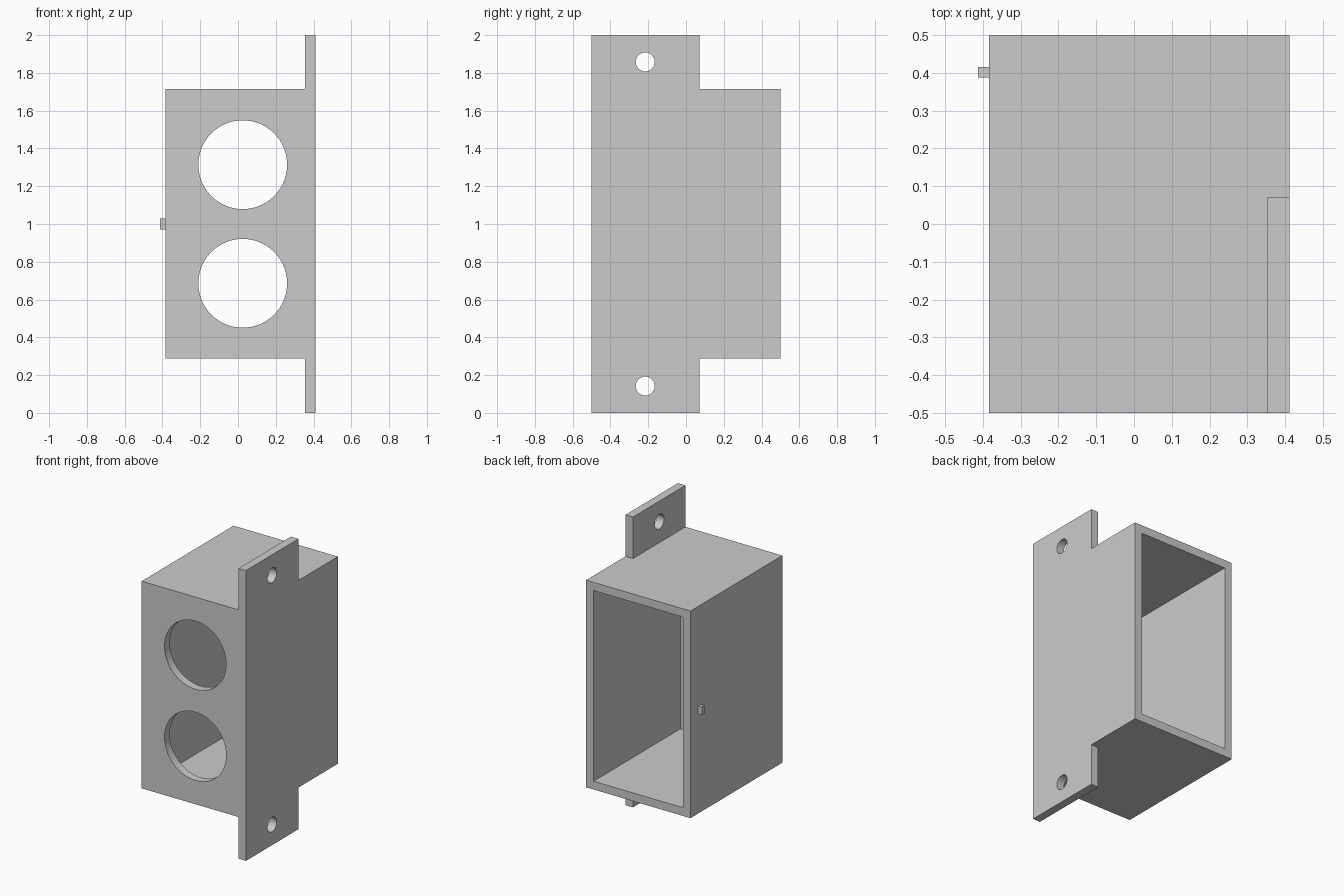
import bpy
from math import pi

if "Cube" in bpy.data.objects:
    bpy.data.objects.remove(bpy.data.objects["Cube"])

WALL = 0.057
LEFT, RIGHT = -0.384, 0.411
BOTTOM, TOP = 0.287, 1.714


def box(name, lo, hi):
    bpy.ops.mesh.primitive_cube_add(size=1, location=[(a + b) / 2 for a, b in zip(lo, hi)])
    ob = bpy.context.object
    ob.name = name
    ob.scale = [b - a for a, b in zip(lo, hi)]
    bpy.ops.object.transform_apply(location=False, rotation=False, scale=True)
    return ob


def drill(name, centre, radius, depth, rotation):
    bpy.ops.mesh.primitive_cylinder_add(vertices=64, radius=radius, depth=depth,
                                        location=centre, rotation=rotation)
    bpy.context.object.name = name
    return bpy.context.object


def combine(target, tool, operation):
    mod = target.modifiers.new(operation.lower(), 'BOOLEAN')
    mod.operation, mod.solver, mod.object = operation, 'EXACT', tool
    bpy.context.view_layer.objects.active = target
    bpy.ops.object.modifier_apply(modifier=mod.name)
    bpy.data.objects.remove(tool, do_unlink=True)


# Box body with the tall mounting plate flush on its right side
body = box("socket_box", (LEFT, -0.5, BOTTOM), (RIGHT, 0.5, TOP))
plate = box("mounting_plate", (RIGHT - WALL, -0.5, 0), (RIGHT, 0.071, 2))
combine(body, plate, 'UNION')

# Hollow interior, open at the back
cavity = box("cavity", (LEFT + WALL, -0.5 + WALL, BOTTOM + WALL),
             (RIGHT - WALL, 0.6, TOP - WALL))
combine(body, cavity, 'DIFFERENCE')

# Two round front openings and two screw holes, mirrored about mid height
for side in (-1, 1):
    opening = drill("opening", (0.025, -0.48, 1 + side * 0.314), 0.235, 0.2, (pi / 2, 0, 0))
    combine(body, opening, 'DIFFERENCE')
    screw = drill("screw_hole", (RIGHT - WALL / 2, -0.216, 1 + side * 0.858), 0.05, 0.3, (0, pi / 2, 0))
    combine(body, screw, 'DIFFERENCE')

# Small locating peg on the left wall
peg = box("locating_peg", (-0.413, 0.388, 0.971), (LEFT + 0.01, 0.416, 1.029))
combine(body, peg, 'UNION')

# Smooth hole walls, crisp edges everywhere else
bpy.ops.object.select_all(action='DESELECT')
body.select_set(True)
bpy.context.view_layer.objects.active = body
bpy.ops.object.shade_smooth_by_angle(angle=pi / 6)
